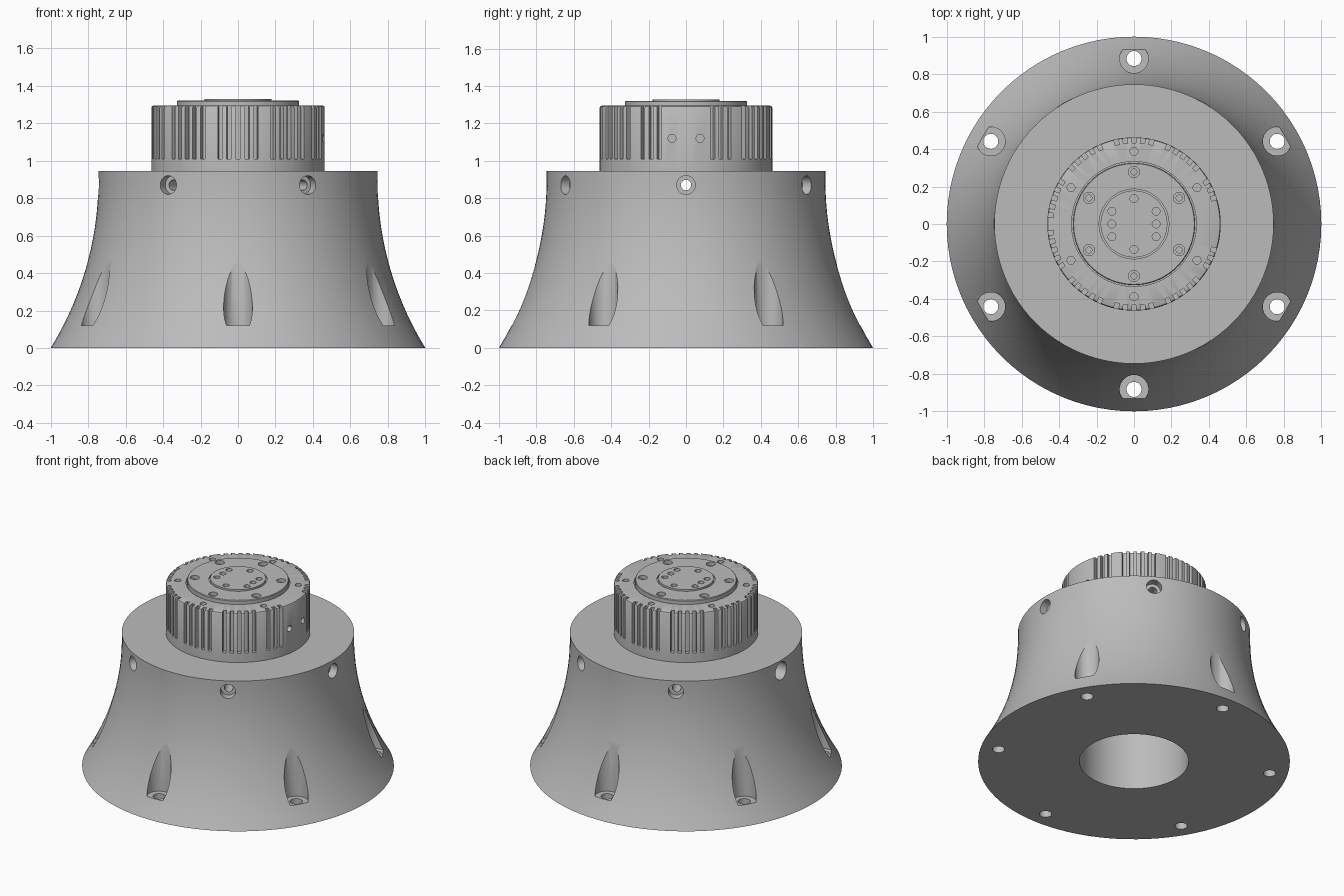
import bpy, bmesh
from math import radians, sqrt, pi
from mathutils import Matrix, Vector

if "Cube" in bpy.data.objects:
    bpy.data.objects.remove(bpy.data.objects["Cube"], do_unlink=True)

GREY = (0.5, 0.5, 0.5, 1)
metal = bpy.data.materials.new("plain grey")
metal.use_nodes = True
metal.diffuse_color = GREY
metal.node_tree.nodes["Principled BSDF"].inputs["Base Color"].default_value = GREY


def turn(angle):
    return Matrix.Rotation(radians(angle), 4, 'Z')


def lathe(bm, profile, steps, matrix=Matrix(), closed=False):
    """Revolve (radius, height) points about z and add the solid to bm."""
    part = bmesh.new()
    vs = [part.verts.new((r, 0, z)) for r, z in profile]
    ends = vs[1:] + vs[:1] if closed else vs[1:]
    es = [part.edges.new(pair) for pair in zip(vs, ends)]
    bmesh.ops.spin(part, geom=vs + es, cent=(0, 0, 0), axis=(0, 0, 1),
                   angle=2 * pi, steps=steps)
    bmesh.ops.remove_doubles(part, verts=part.verts, dist=1e-5)
    bmesh.ops.recalc_face_normals(part, faces=part.faces)
    part.transform(matrix)
    mesh = bpy.data.meshes.new("part")
    part.to_mesh(mesh)
    part.free()
    bm.from_mesh(mesh)
    bpy.data.meshes.remove(mesh)


def hole(bm, radius, low, high, matrix):
    lathe(bm, [(0, low), (radius, low), (radius, high), (0, high)], 20, matrix)


def make_object(name, bm):
    mesh = bpy.data.meshes.new(name)
    bm.to_mesh(mesh)
    bm.free()
    obj = bpy.data.objects.new(name, mesh)
    bpy.context.collection.objects.link(obj)
    return obj


def carve(obj, cutter):
    """Subtract the cutter, then smooth the curved surfaces."""
    cutter.hide_render = True
    mod = obj.modifiers.new("cut", 'BOOLEAN')
    mod.operation = 'DIFFERENCE'
    mod.solver = 'EXACT'
    mod.object = cutter
    graph = bpy.context.evaluated_depsgraph_get()
    mesh = bpy.data.meshes.new_from_object(obj.evaluated_get(graph))
    obj.modifiers.clear()
    obj.data = mesh
    bpy.data.objects.remove(cutter, do_unlink=True)
    mesh.materials.clear()
    mesh.materials.append(metal)
    bpy.ops.object.select_all(action='DESELECT')
    obj.select_set(True)
    bpy.context.view_layer.objects.active = obj
    bpy.ops.object.shade_smooth_by_angle(angle=radians(30))


# Flared base: a concave arc outside, a straight bore inside
TOP, BORE, ARC = 0.945, 0.35, 1.716
flare = []
for i in range(17):
    z = TOP * i / 16
    flare.append((0.745 + ARC - sqrt(ARC ** 2 - (0.9 - z) ** 2), z))
bm = bmesh.new()
lathe(bm, [(BORE, 0)] + flare + [(BORE, TOP)], 96, closed=True)
base = make_object("flared_base", bm)

# Bolt pockets with through holes, and radial screw holes below the top
cut = bmesh.new()
pocket = [(0, -0.1), (0.04, -0.1), (0.04, 0.12), (0.077, 0.12), (0.077, 0.6), (0, 0.6)]
screw = [(0, 0.3), (0.028, 0.3), (0.028, 0.69), (0.05, 0.69), (0.05, 0.9), (0, 0.9)]
outward = Matrix.Translation((0, 0, 0.87)) @ Matrix.Rotation(pi / 2, 4, 'Y')
for k in range(6):
    lathe(cut, pocket, 32, turn(30 + 60 * k) @ Matrix.Translation((0.883, 0, 0)))
    if k == 3:  # cable outlet
        hole(cut, 0.062, 0.3, 0.9, turn(180) @ outward)
    else:
        lathe(cut, screw, 24, turn(60 * k) @ outward)
carve(base, make_object("base_cutter", cut))

# Motor housing with stepped output flange
bm = bmesh.new()
lathe(bm, [(0, TOP), (0.463, TOP), (0.463, 1.283), (0.459, 1.291), (0.451, 1.295),
           (0.333, 1.295), (0.333, 1.285), (0.326, 1.285), (0.326, 1.316),
           (0.322, 1.32), (0.186, 1.32), (0.186, 1.31), (0.178, 1.31),
           (0.178, 1.328), (0, 1.328)], 96)
motor = make_object("motor_housing", bm)

# Cooling slots in groups of five, leaving the connector side plain
cut = bmesh.new()
for group in range(10):
    for i in range(-2, 3):
        angle = (18 + 36 * group + 6 * i + 180) % 360 - 180
        if abs(angle) < 15:
            continue
        place = turn(angle) @ Matrix.Translation((0.472, 0, 1.21))
        bmesh.ops.create_cube(cut, size=1,
                              matrix=place @ Matrix.Diagonal((0.08, 0.024, 0.4, 1)))

# Flange screws and housing pin holes
recess = [(0, 1.25), (0.016, 1.25), (0.016, 1.295), (0.03, 1.295), (0.03, 1.4), (0, 1.4)]
for k in range(6):
    spoke = turn(30 + 60 * k)
    lathe(cut, recess, 20, spoke @ Matrix.Translation((0.278, 0, 0)))
    hole(cut, 0.021, 1.275, 1.4, spoke @ Matrix.Translation((0.388, 0, 0)))

# Hub holes and connector holes
hub = [(0, 0.135), (0, -0.135)]
hub += [(x, y) for x in (-0.118, 0.118) for y in (-0.068, 0, 0.068)]
for x, y in hub:
    hole(cut, 0.021, 1.29, 1.4, Matrix.Translation((x, y, 0)))
for y in (-0.075, 0.075):
    hole(cut, 0.021, 0.42, 0.5,
         Matrix.Translation((0, y, 1.12)) @ Matrix.Rotation(pi / 2, 4, 'Y'))
carve(motor, make_object("motor_cutter", cut))
